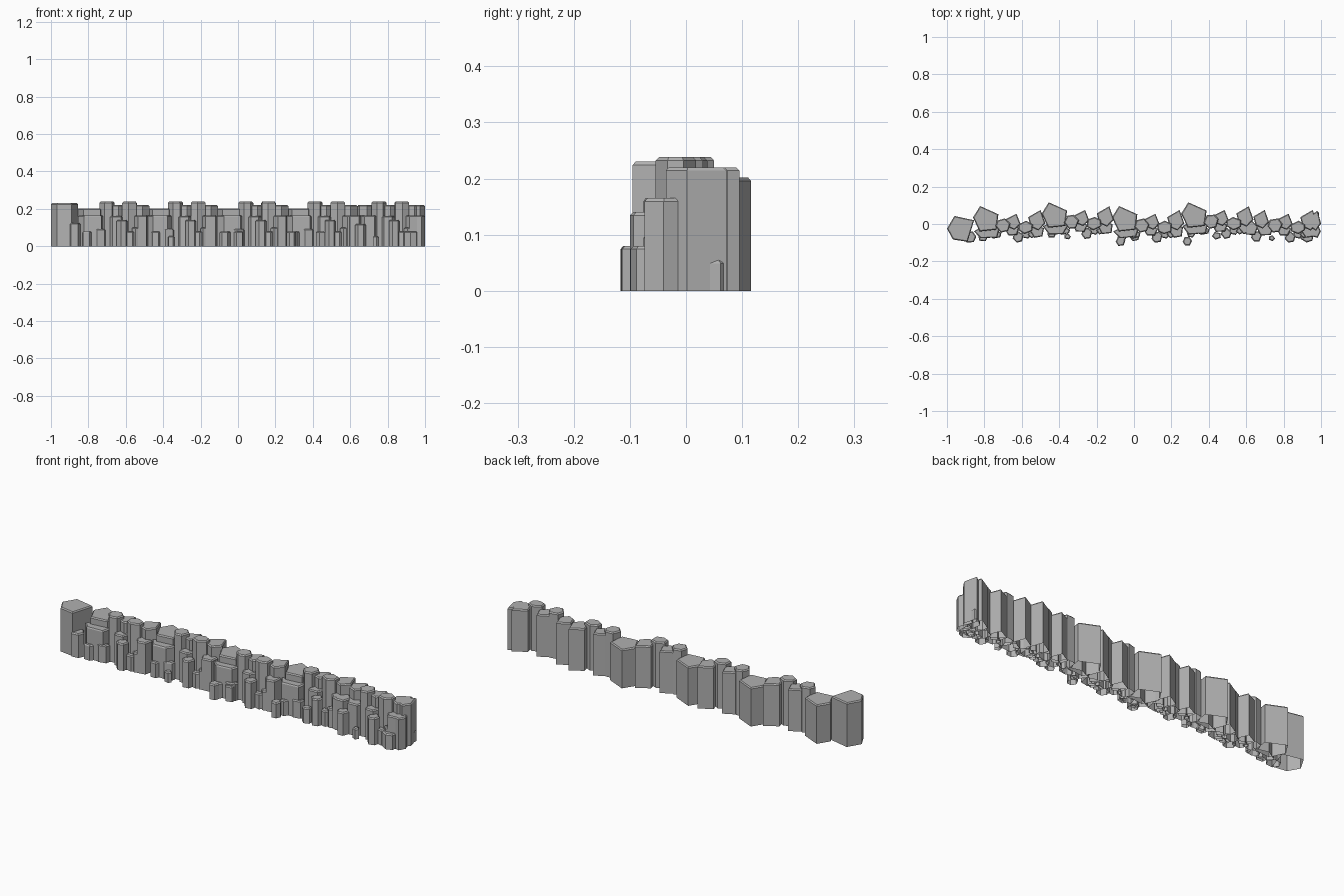
import bpy, bmesh, math, random
from mathutils import Vector

if "Cube" in bpy.data.objects:
    bpy.data.objects.remove(bpy.data.objects["Cube"])

random.seed(4)
stone = bpy.data.materials.new("dark_stone")
stone.diffuse_color = (.44, .44, .44, 1)
stone.use_nodes = True
stone.node_tree.nodes["Principled BSDF"].inputs["Base Color"].default_value = stone.diffuse_color


def prism(bm, pts, h, inset=0.006):
    """Stone column, chamfered on top and open underneath."""
    area = sum(a[0] * b[1] - b[0] * a[1] for a, b in zip(pts, pts[1:] + pts[:1]))
    if area < 0:
        pts = pts[::-1]
    c = sum((Vector(p) for p in pts), Vector((0, 0))) / len(pts)
    rings = []
    for z, s in ((0, 0), (h - inset, 0), (h, inset)):
        ring = []
        for p in pts:
            d = Vector(p) - c
            q = c + d * (1 - s / d.length)
            ring.append(bm.verts.new((q.x, q.y, z)))
        rings.append(ring)
    n = len(pts)
    for a, b in zip(rings, rings[1:]):
        for i in range(n):
            bm.faces.new((a[i], a[(i + 1) % n], b[(i + 1) % n], b[i]))
    bm.faces.new(rings[-1])


# leaning five-sided outline used by the rear columns
LEAN = [(-1, .3), (-.7, -.65), (.2, -1), (1, -.3), (.45, 1)]


def outline(x, y, rx, ry, sides, rot):
    """Slightly irregular polygon filling the given half sizes."""
    raw = []
    for i in range(sides):
        a = math.radians(rot) + math.tau * i / sides + random.uniform(-0.15, 0.15)
        raw.append((math.cos(a), math.sin(a)))
    if rot >= 50:
        raw = LEAN
    x0, x1 = min(p[0] for p in raw), max(p[0] for p in raw)
    y0, y1 = min(p[1] for p in raw), max(p[1] for p in raw)
    return [(x + rx * (2 * (px - x0) / (x1 - x0) - 1),
             y + ry * (2 * (py - y0) / (y1 - y0) - 1)) for px, py in raw]


def make(name, columns, dx=0, dy=0, big=None):
    bm = bmesh.new()
    if big:
        pts, h = big
        prism(bm, [(x + dx, y + dy) for x, y in pts], h)
    for x, y, rx, ry, h, sides, rot in columns:
        prism(bm, outline(x + dx, y + dy, rx, ry, sides, rot), h)
    me = bpy.data.meshes.new(name)
    bm.to_mesh(me)
    bm.free()
    me.materials.append(stone)
    bpy.context.collection.objects.link(bpy.data.objects.new(name, me))


# broad back stone and the wide ledge in front of it: x, y, rx, ry, h, sides, rot
BIG = ([(-.066, .035), (-.03, -.04), (.06, -.03), (.07, .052), (-.028, .096)], .202)
LEDGE = [(.008, -.04, .068, .036, .165, 5, 25),
         (-.012, -.074, .024, .018, .08, 5, 10),
         (.05, -.056, .036, .022, .092, 6, 20)]
# tall and medium columns of one repeating stretch
STRETCH = [(.094, -.008, .04, .038, .238, 6, 10),
           (.148, .012, .041, .043, .22, 5, 50),
           (.142, -.032, .039, .03, .162, 5, 20),
           (.175, -.07, .029, .03, .14, 6, 15),
           (.215, -.018, .039, .036, .238, 6, 30),
           (.275, .02, .046, .055, .22, 5, 55),
           (.275, -.038, .039, .036, .165, 5, 30),
           (.22, -.056, .027, .022, .08, 5, 0),
           (.248, -.056, .021, .02, .10, 5, 40)]

# left end stone
make("left_end_stone", [(-.878, -.07, .035, .03, .125, 6, 10)],
     big=([(-1, -.025), (-.968, -.083), (-.89, -.095), (-.855, .02), (-.96, .043)], .23))

# repeating wall stretches
for i, (dx, dy) in enumerate(((-.795, 0), (-.428, .02), (-.052, 0), (.318, .02))):
    make(f"wall_stretch_{i + 1}", LEDGE + STRETCH, dx, dy, BIG)

# right end stretch, without the broad stone
make("right_end_columns", STRETCH, .66, 0)
make("right_link_columns", [
    (.68, .025, .042, .05, .22, 5, 50),
    (.70, -.025, .048, .036, .165, 5, 20),
    (.625, -.02, .038, .038, .165, 5, 15),
    (.655, -.066, .029, .028, .12, 6, 10),
    (.966, .018, .034, .054, .22, 5, 55),
    (.972, -.034, .027, .04, .165, 5, 0),
    (.979, .052, .01, .018, .055, 5, 30)])

# low stubs along the foot of the front
make("front_stubs", [
    (-.355, -.066, .018, .016, .055, 5, 0),
    (-.072, -.092, .026, .025, .08, 6, 10),
    (.003, -.07, .024, .022, .08, 5, 30),
    (.285, -.092, .025, .024, .08, 6, 0),
    (.44, -.063, .024, .02, .08, 5, 40),
    (.738, -.076, .016, .016, .055, 5, 0),
    (.925, -.066, .036, .033, .08, 6, 20)])
